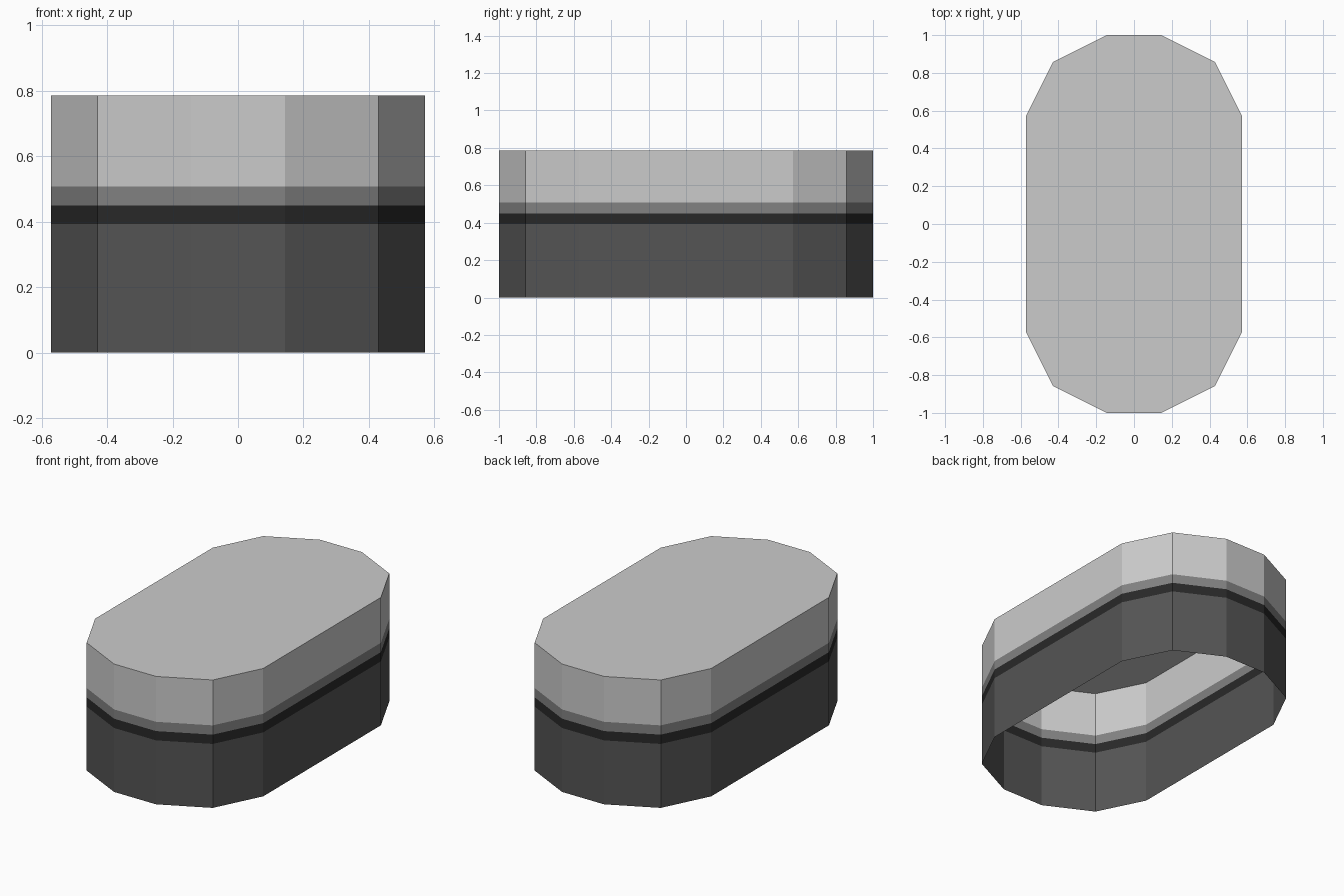
import bpy, bmesh

if "Cube" in bpy.data.objects:
    bpy.data.objects.remove(bpy.data.objects["Cube"])


def material(name, grey):
    m = bpy.data.materials.new(name)
    m.diffuse_color = (grey, grey, grey, 1)
    m.use_nodes = True
    m.node_tree.nodes["Principled BSDF"].inputs["Base Color"].default_value = m.diffuse_color
    return m


# Chamfered oblong outline: one quarter mirrored to four, counter-clockwise
quarter = [(4 / 7, 4 / 7), (3 / 7, 6 / 7), (1 / 7, 1.0)]
half = quarter + [(-x, y) for x, y in reversed(quarter)]
outline = half + [(-x, -y) for x, y in half]

# Band heights, each with the colour of the band below it
heights = [0, 0.393, 0.45, 0.507, 0.786]
colours = [material("dark grey", 0.09), material("black", 0.022),
           material("mid grey", 0.225), material("light grey", 0.6)]

bm = bmesh.new()
rings = [[bm.verts.new((x, y, z)) for x, y in outline] for z in heights]

# Banded side walls
n = len(outline)
for band, (low, high) in enumerate(zip(rings, rings[1:])):
    for i in range(n):
        j = (i + 1) % n
        bm.faces.new((low[i], low[j], high[j], high[i])).material_index = band

# Closed lid; the underside stays open
bm.faces.new(rings[-1]).material_index = len(colours) - 1

mesh = bpy.data.meshes.new("banded_cover")
bm.to_mesh(mesh)
bm.free()
for m in colours:
    mesh.materials.append(m)
bpy.context.collection.objects.link(bpy.data.objects.new("banded_cover", mesh))
